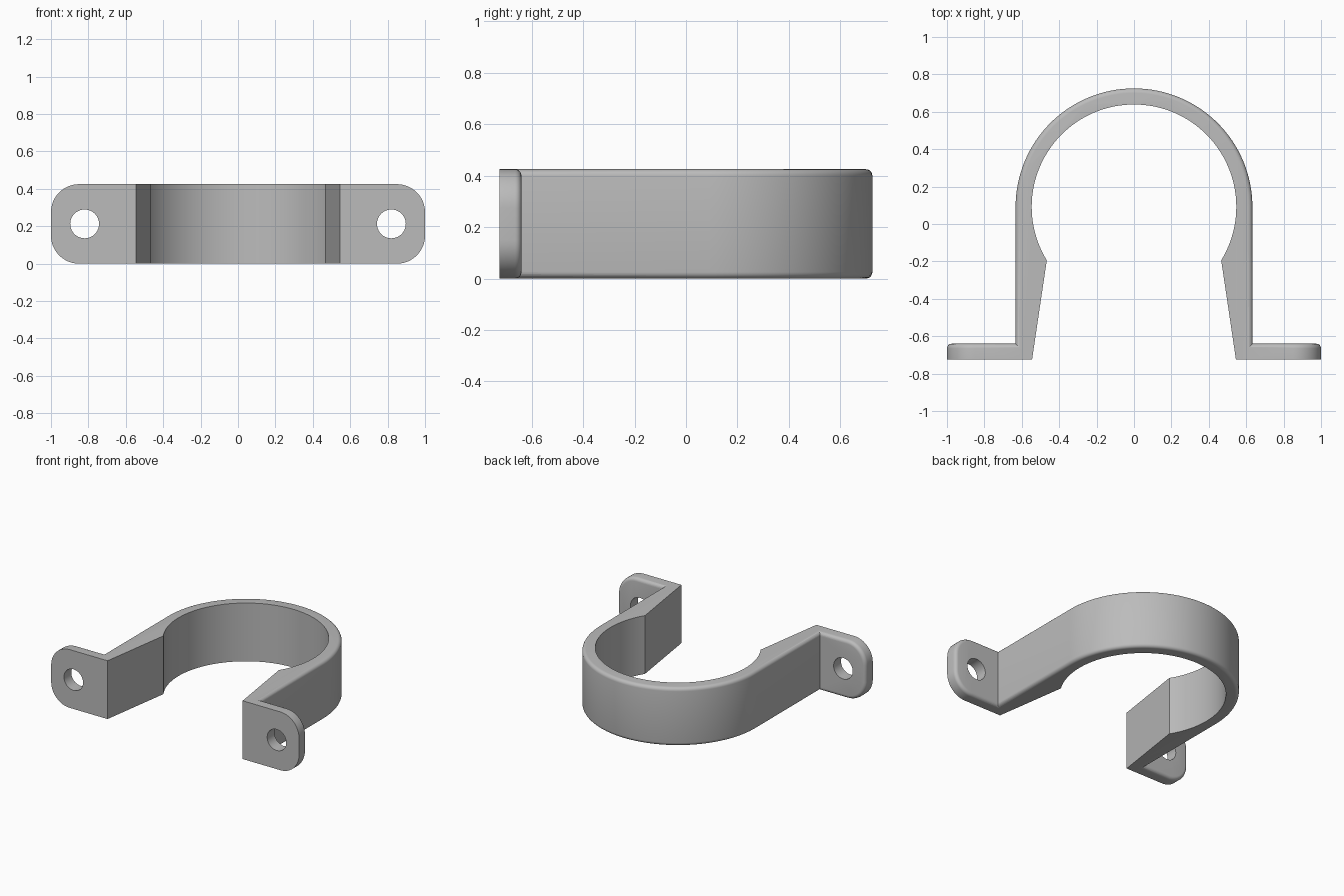
import bpy
import bmesh
from math import sin, cos, pi, atan2, radians
from mathutils import Vector

cube = bpy.data.objects.get("Cube")
if cube:
    bpy.data.objects.remove(cube, do_unlink=True)

HEIGHT = 0.425
FRONT, FOOT_BACK = -0.725, -0.64
CENTRE_Y, R_OUT, R_IN = 0.092, 0.633, 0.547
FILLET = 0.025

grey = bpy.data.materials.new("plain grey")
grey.use_nodes = True
colour = (0.5, 0.5, 0.5, 1)
grey.diffuse_color = colour
grey.node_tree.nodes["Principled BSDF"].inputs["Base Color"].default_value = colour


def arc(cx, cy, r, a0, a1, n):
    return [(cx + r * cos(a0 + (a1 - a0) * i / n),
             cy + r * sin(a0 + (a1 - a0) * i / n)) for i in range(n + 1)]


def extrude_profile(name, points, offset, rounded):
    """Extrude a closed outline and fillet the edges chosen by rounded()."""
    bm = bmesh.new()
    face = bm.faces.new([bm.verts.new(p) for p in points])
    result = bmesh.ops.extrude_face_region(bm, geom=[face])
    moved = [v for v in result["geom"] if isinstance(v, bmesh.types.BMVert)]
    bmesh.ops.translate(bm, verts=moved, vec=offset)
    bmesh.ops.recalc_face_normals(bm, faces=bm.faces)
    edges = [e for e in bm.edges if rounded(e.verts[0].co, e.verts[1].co)]
    bmesh.ops.bevel(bm, geom=edges, offset=FILLET, segments=5,
                    profile=0.5, affect='EDGES', clamp_overlap=True)
    bmesh.ops.recalc_face_normals(bm, faces=bm.faces)
    mesh = bpy.data.meshes.new(name)
    bm.to_mesh(mesh)
    bm.free()
    mesh.materials.append(grey)
    obj = bpy.data.objects.new(name, mesh)
    bpy.context.collection.objects.link(obj)
    return obj


def combine(target, tool, operation):
    mod = target.modifiers.new(operation.title(), 'BOOLEAN')
    mod.operation = operation
    mod.solver = 'EXACT'
    mod.object = tool
    bpy.context.view_layer.objects.active = target
    bpy.ops.object.modifier_apply(modifier=mod.name)
    bpy.data.objects.remove(tool, do_unlink=True)


# Strap: round arch outside, gripping bore and tapered mouth inside
lip = atan2(-0.195 - CENTRE_Y, 0.468)
outer = [(0.633, FRONT)] + arc(0, CENTRE_Y, R_OUT, 0, pi, 64) + [(-0.633, FRONT)]
inner = [(-0.545, FRONT)] + arc(0, CENTRE_Y, R_IN, pi - lip, lip, 84) + [(0.545, FRONT)]


def on_outer_rim(a, b):
    def outside(p):
        return (abs(p.x) > 0.62 if p.y < CENTRE_Y
                else Vector((p.x, p.y - CENTRE_Y)).length > 0.6)
    return abs(a.z - b.z) < 1e-4 and outside(a) and outside(b)


strap = extrude_profile("pipe_clamp", [(x, y, 0) for x, y in outer + inner],
                        (0, 0, HEIGHT), on_outer_rim)

# Mounting feet: rounded tabs with a filleted rear rim and a screw hole
CORNER, ROOT = 0.15, 0.58


def on_rear_rim(a, b):
    return (min(a.y, b.y) > FOOT_BACK - 1e-4
            and max(abs(a.x), abs(b.x)) > ROOT + 1e-3)


for side in (1, -1):
    outline = ([(ROOT, 0)]
               + arc(1 - CORNER, CORNER, CORNER, -pi / 2, 0, 12)
               + arc(1 - CORNER, HEIGHT - CORNER, CORNER, 0, pi / 2, 12)
               + [(ROOT, HEIGHT)])
    foot = extrude_profile("mounting_foot", [(side * x, FRONT, z) for x, z in outline],
                           (0, FOOT_BACK - FRONT, 0), on_rear_rim)
    bpy.ops.mesh.primitive_cylinder_add(
        vertices=40, radius=0.077, depth=0.5,
        location=(side * 0.82, -0.68, HEIGHT / 2), rotation=(pi / 2, 0, 0))
    hole = bpy.context.object
    hole.hide_render = True
    hole.data.materials.append(grey)
    combine(foot, hole, 'DIFFERENCE')
    combine(strap, foot, 'UNION')

# Smooth curved faces, keep hard edges crisp
bpy.ops.object.select_all(action='DESELECT')
strap.select_set(True)
bpy.context.view_layer.objects.active = strap
bpy.ops.object.shade_smooth_by_angle(angle=radians(30))
